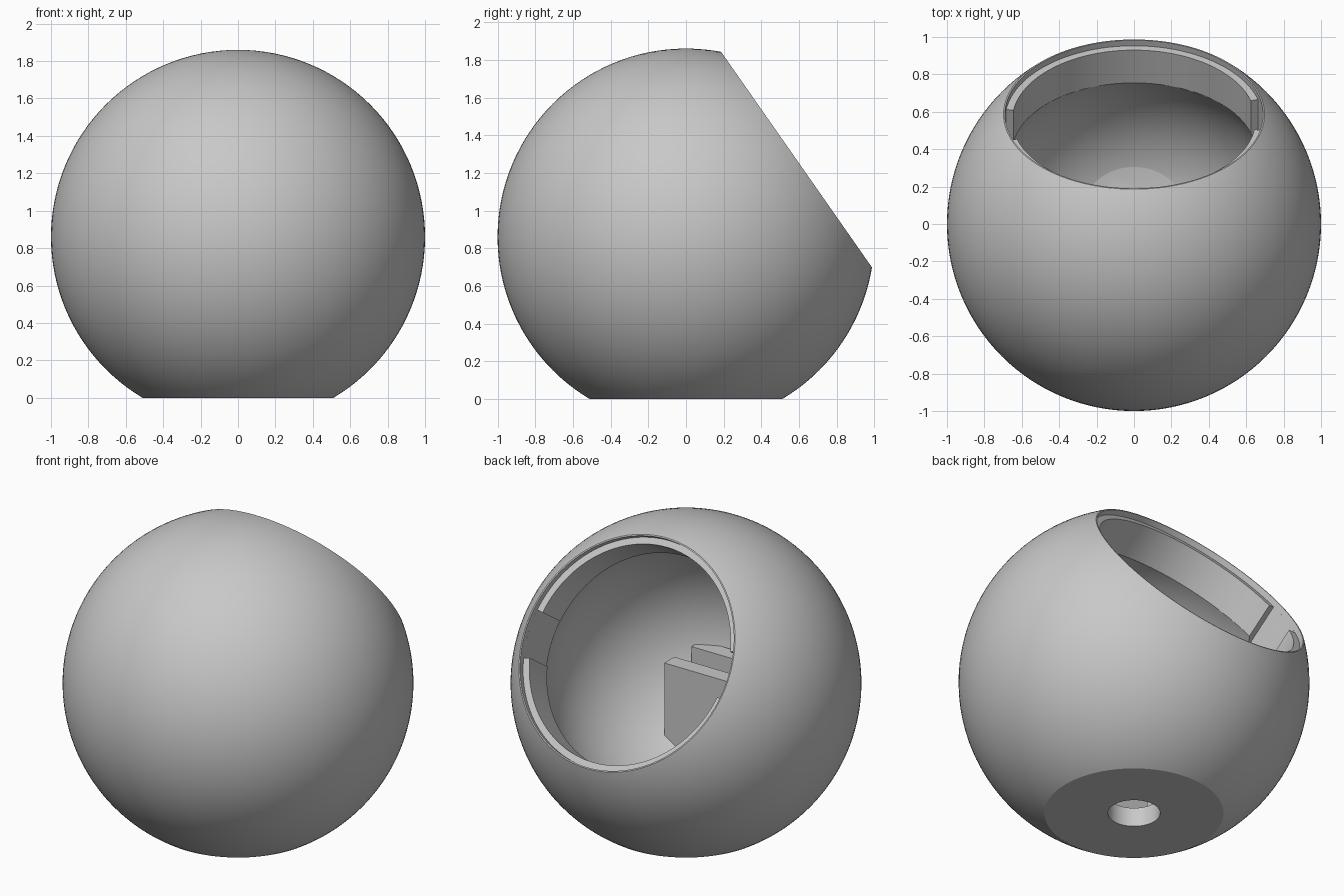
import bpy, bmesh, math
from mathutils import Vector, Matrix

if "Cube" in bpy.data.objects:
    bpy.data.objects.remove(bpy.data.objects["Cube"], do_unlink=True)

CENTRE = Vector((0, 0, 0.86))
TILT = math.radians(55)                      # opening axis, leaning from +z to +y
AXIS = Vector((0, math.sin(TILT), math.cos(TILT)))
OPENING = Matrix.Translation(CENTRE) @ Matrix.Rotation(-TILT, 4, 'X')
CUT = 0.716                                  # opening plane, distance from centre
LEDGE = 0.68                                 # seat for the lid
BORE, SEAT, CAVITY = 0.65, 0.69, 0.8

grey = bpy.data.materials.new("plain_grey")
grey.use_nodes = True
grey.diffuse_color = (0.58, 0.58, 0.58, 1)
grey.node_tree.nodes["Principled BSDF"].inputs["Base Color"].default_value = grey.diffuse_color


def make(name, bm):
    bmesh.ops.recalc_face_normals(bm, faces=bm.faces)
    mesh = bpy.data.meshes.new(name)
    bm.to_mesh(mesh)
    bm.free()
    mesh.materials.append(grey)
    obj = bpy.data.objects.new(name, mesh)
    bpy.context.collection.objects.link(obj)
    return obj


def slice_off(bm, point, normal):
    """Remove everything on the normal side of a plane and cap the hole."""
    geom = bm.verts[:] + bm.edges[:] + bm.faces[:]
    cut = bmesh.ops.bisect_plane(bm, geom=geom, plane_co=point, plane_no=normal, clear_outer=True)
    rim = [e for e in cut["geom_cut"] if isinstance(e, bmesh.types.BMEdge)]
    bmesh.ops.edgeloop_fill(bm, edges=rim)


def sphere(name, radius, planes):
    bm = bmesh.new()
    bmesh.ops.create_uvsphere(bm, u_segments=128, v_segments=64, radius=radius,
                              matrix=Matrix.Translation(CENTRE))
    for point, normal in planes:
        slice_off(bm, point, normal)
    return make(name, bm)


def cylinder(name, radius, low, high, frame):
    bm = bmesh.new()
    bmesh.ops.create_cone(bm, cap_ends=True, segments=128, radius1=radius, radius2=radius,
                          depth=high - low,
                          matrix=frame @ Matrix.Translation((0, 0, (low + high) / 2)))
    return make(name, bm)


def notch(name, start, end):
    """Curved wedge along the opening axis, through the ledge into the cavity."""
    bm = bmesh.new()
    angles = [math.radians(start + (end - start) * i / 8) for i in range(9)]
    outline = [(SEAT, a) for a in angles] + [(0.55, a) for a in reversed(angles)]
    face = bm.faces.new([bm.verts.new((r * math.cos(a), r * math.sin(a), 0.3)) for r, a in outline])
    side = bmesh.ops.extrude_face_region(bm, geom=[face])
    bmesh.ops.translate(bm, vec=(0, 0, 0.5),
                        verts=[v for v in side["geom"] if isinstance(v, bmesh.types.BMVert)])
    bm.transform(OPENING)
    return make(name, bm)


def box(name, low, high):
    low, high = Vector(low), Vector(high)
    bm = bmesh.new()
    bmesh.ops.create_cube(bm, size=1, matrix=Matrix.Translation((low + high) / 2)
                          @ Matrix.Diagonal((*(high - low), 1)))
    return make(name, bm)


# Outer shell with flat base and slanted opening
shell = sphere("shell", 1.0, [((0, 0, 0), (0, 0, -1)), (CENTRE + AXIS * CUT, AXIS)])

# Cavity, opening, lid seat, locking notches and base hole
cutters = [
    sphere("cavity_cutter", CAVITY, [((0, 0, 0.12), (0, 0, -1))]),
    cylinder("bore_cutter", BORE, 0.2, 1.0, OPENING),
    cylinder("seat_cutter", SEAT, LEDGE, 1.0, OPENING),
    notch("left_notch_cutter", -8, 16),
    notch("right_notch_cutter", 172, 196),
    cylinder("base_hole_cutter", 0.149, -0.1, 0.3, Matrix.Identity(4)),
]
bpy.context.view_layer.objects.active = shell
for cutter in cutters:
    cutter.hide_render = True
    mod = shell.modifiers.new(cutter.name, 'BOOLEAN')
    mod.operation = 'DIFFERENCE'
    mod.solver = 'EXACT'
    mod.object = cutter
    bpy.ops.object.modifier_apply(modifier=mod.name)
    bpy.data.objects.remove(cutter, do_unlink=True)

bpy.ops.object.select_all(action='DESELECT')
shell.select_set(True)
bpy.ops.object.shade_smooth_by_angle(angle=math.radians(28))

# Two upright holder plates inside, sunk into the wall
for name, back, front, bottom in (("front_holder_plate", -0.74, -0.64, 0.36),
                                  ("rear_holder_plate", -0.47, -0.37, 0.12)):
    box(name, (-0.41, back, bottom), (0.41, front, 0.735))
